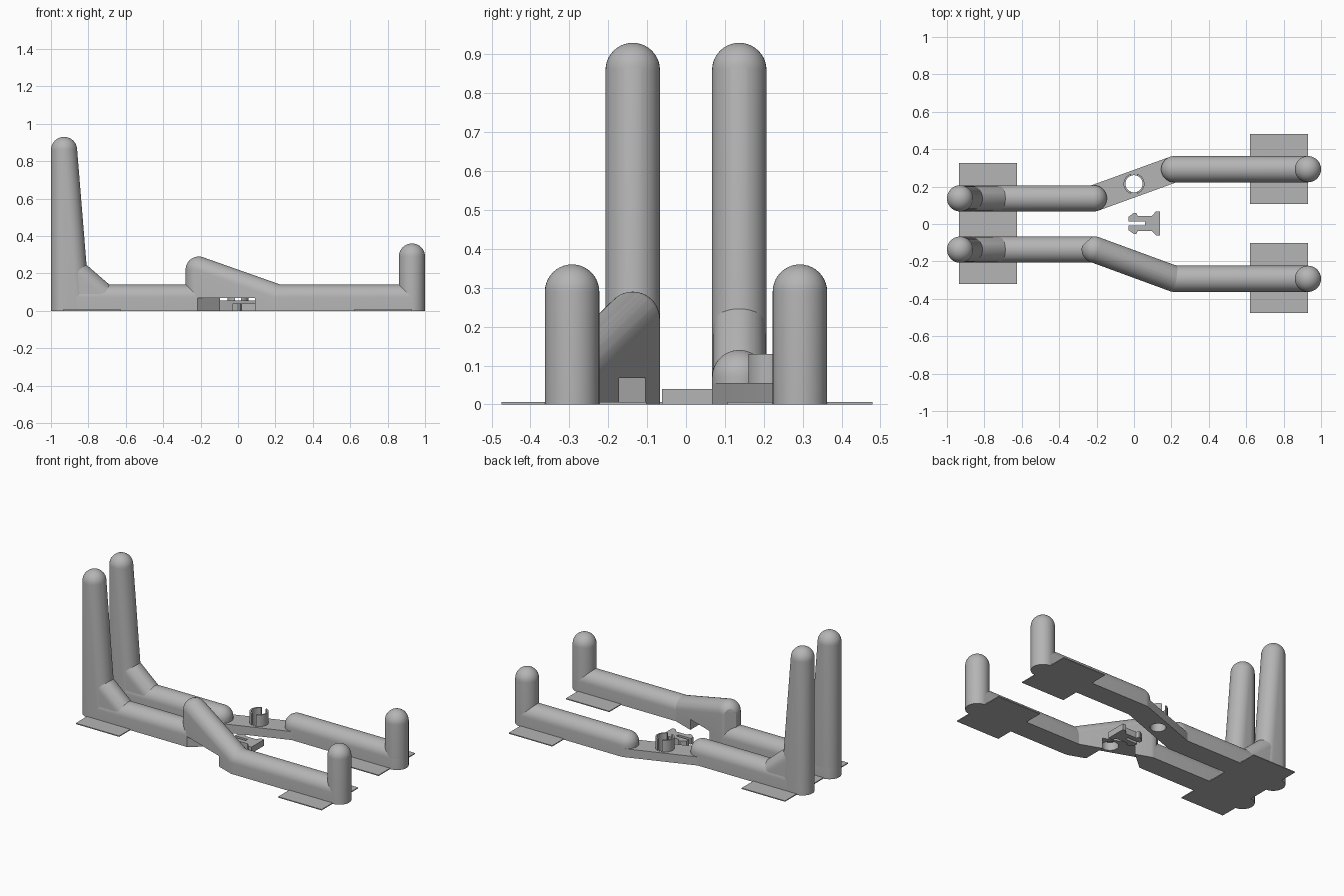
import bpy, bmesh, math
from mathutils import Vector

cube = bpy.data.objects.get("Cube")
if cube:
    bpy.data.objects.remove(cube)

grey = bpy.data.materials.new("plain grey")
grey.use_nodes = True
grey.diffuse_color = (0.46, 0.46, 0.46, 1)
grey.node_tree.nodes["Principled BSDF"].inputs["Base Color"].default_value = grey.diffuse_color

R = 0.07        # radius of every rounded bar
SIDES = 40
NEAR, FAR = 0.137, 0.293   # distance of bars from the centre line


def finish(name, bm):
    bmesh.ops.recalc_face_normals(bm, faces=bm.faces)
    mesh = bpy.data.meshes.new(name)
    bm.to_mesh(mesh)
    bm.free()
    mesh.materials.append(grey)
    ob = bpy.data.objects.new(name, mesh)
    bpy.context.collection.objects.link(ob)
    return ob


def pillar(bm, x, y, top, r=R):
    """Points of a round pillar; its dome is centred at height top (0 = flat disc)."""
    rings = [(0, r)]
    if top:
        rings += [(top + r * math.sin(a), r * math.cos(a))
                  for a in (math.radians(9 * i) for i in range(10))]
        bm.verts.new((x, y, top + r))
    for z, rad in rings:
        for i in range(SIDES):
            a = math.tau * i / SIDES
            bm.verts.new((x + rad * math.cos(a), y + rad * math.sin(a), z))


def bar(name, *pillars, chop=None):
    """Rounded bar: convex hull of pillars, optionally chopped by a plane."""
    bm = bmesh.new()
    for p in pillars:
        pillar(bm, *p)
    bmesh.ops.convex_hull(bm, input=bm.verts)
    bmesh.ops.delete(bm, geom=[v for v in bm.verts if not v.link_faces], context="VERTS")
    if chop:
        cut = bmesh.ops.bisect_plane(bm, geom=bm.verts[:] + bm.edges[:] + bm.faces[:],
                                     plane_co=chop[0], plane_no=chop[1], clear_outer=True)
        rim = [e for e in cut["geom_cut"] if isinstance(e, bmesh.types.BMEdge)]
        bmesh.ops.holes_fill(bm, edges=rim, sides=0)
    return finish(name, bm)


def prism(name, outline, z0, z1):
    bm = bmesh.new()
    face = bm.faces.new([bm.verts.new((x, y, z0)) for x, y in outline])
    top = bmesh.ops.extrude_face_region(bm, geom=[face])["geom"]
    bmesh.ops.translate(bm, vec=(0, 0, z1 - z0),
                        verts=[v for v in top if isinstance(v, bmesh.types.BMVert)])
    return finish(name, bm)


def rect(x0, x1, y0, y1):
    return [(x0, y0), (x1, y0), (x1, y1), (x0, y1)]


def disc(x, y, r):
    return [(x + r * math.cos(math.tau * i / SIDES), y + r * math.sin(math.tau * i / SIDES))
            for i in range(SIDES)]


def carve(ob, cutter):
    mod = ob.modifiers.new("cut", "BOOLEAN")
    mod.operation, mod.solver, mod.object = "DIFFERENCE", "EXACT", cutter
    bpy.context.view_layer.objects.active = ob
    bpy.ops.object.modifier_apply(modifier=mod.name)


parts = []
# Posts, gussets and straight bars of both arms
for side, s in (("front", -1), ("back", 1)):
    n, f = s * NEAR, s * FAR
    parts += [
        bar(side + "_tall_post", (-0.93, n, 0.86), (-0.86, n, 0)),
        bar(side + "_gusset", (-0.9, n, 0.235, 0.067), (-0.715, n, 0.075, 0.067)),
        bar(side + "_short_post", (0.93, f, 0.29)),
        bar(side + "_far_bar", (0.215, f, R), (0.93, f, R)),
        bar(side + "_near_bar", (-0.93, n, R), (-0.215, n, R)),
    ]
front_near = bpy.data.objects["front_near_bar"]

# Raised sloping bridge of the front arm, hollowed below
bridge = bar("front_bridge", (-0.21, -NEAR, 0.22), (0.215, -FAR, R),
             chop=(Vector((-0.25, -0.092, 0)), Vector((-0.68, 0.73, 0))))
recess = prism("recess_cutter", [(-0.23, -0.22), (-0.09, -0.1), (-0.07, 0), (0.09, 0),
                                 (0.09, -0.4), (-0.23, -0.4)], -0.05, 0.068)
socket = prism("socket_cutter", disc(0, -0.215, 0.05), 0.05, 0.12)
carve(front_near, recess)
carve(bridge, recess)
carve(bridge, socket)

# Low link plate of the back arm with a pivot hole
bm = bmesh.new()
for x, y in ((-0.215, NEAR), (0.215, FAR)):
    for z in (0, 0.055):
        for px, py in disc(x, y, R):
            bm.verts.new((px, py, z))
bmesh.ops.convex_hull(bm, input=bm.verts)
bmesh.ops.delete(bm, geom=[v for v in bm.verts if not v.link_faces], context="VERTS")
link = finish("back_link_plate", bm)
hole = prism("hole_cutter", disc(0, 0.215, 0.046), -0.05, 0.3)
carve(link, hole)

# Hollow slotted pivot peg
peg = prism("pivot_peg", disc(0, 0.215, 0.056), 0.04, 0.13)
slot = prism("slot_cutter", rect(-0.015, 0.015, 0.1, 0.33), 0.056, 0.3)
carve(peg, hole)
carve(peg, slot)
parts += [bridge, link, peg]
for cutter in (recess, socket, hole, slot):
    bpy.data.objects.remove(cutter)

# Loose snap clip: mirrored half outline
half = [(0.06, 0.01), (-0.03, 0.01), (-0.03, 0.035), (0, 0.057), (0.012, 0.057), (0.02, 0.04),
        (0.095, 0.04), (0.118, 0.065), (0.14, 0.065)]
outline = half + [(x, -y) for x, y in reversed(half)]
parts.append(prism("snap_clip", [(x, y + 0.003) for x, y in outline], 0, 0.04))

# Thin foot pads
parts += [
    prism("tall_end_pad", rect(-0.935, -0.625, -0.32, 0.325), 0, 0.006),
    prism("back_short_end_pad", rect(0.62, 0.93, 0.107, 0.48), 0, 0.006),
    prism("front_short_end_pad", rect(0.62, 0.93, -0.475, -0.102), 0, 0.006),
]

bpy.ops.object.select_all(action="DESELECT")
for ob in parts:
    ob.select_set(True)
bpy.context.view_layer.objects.active = parts[0]
bpy.ops.object.shade_smooth_by_angle(angle=math.radians(30))
